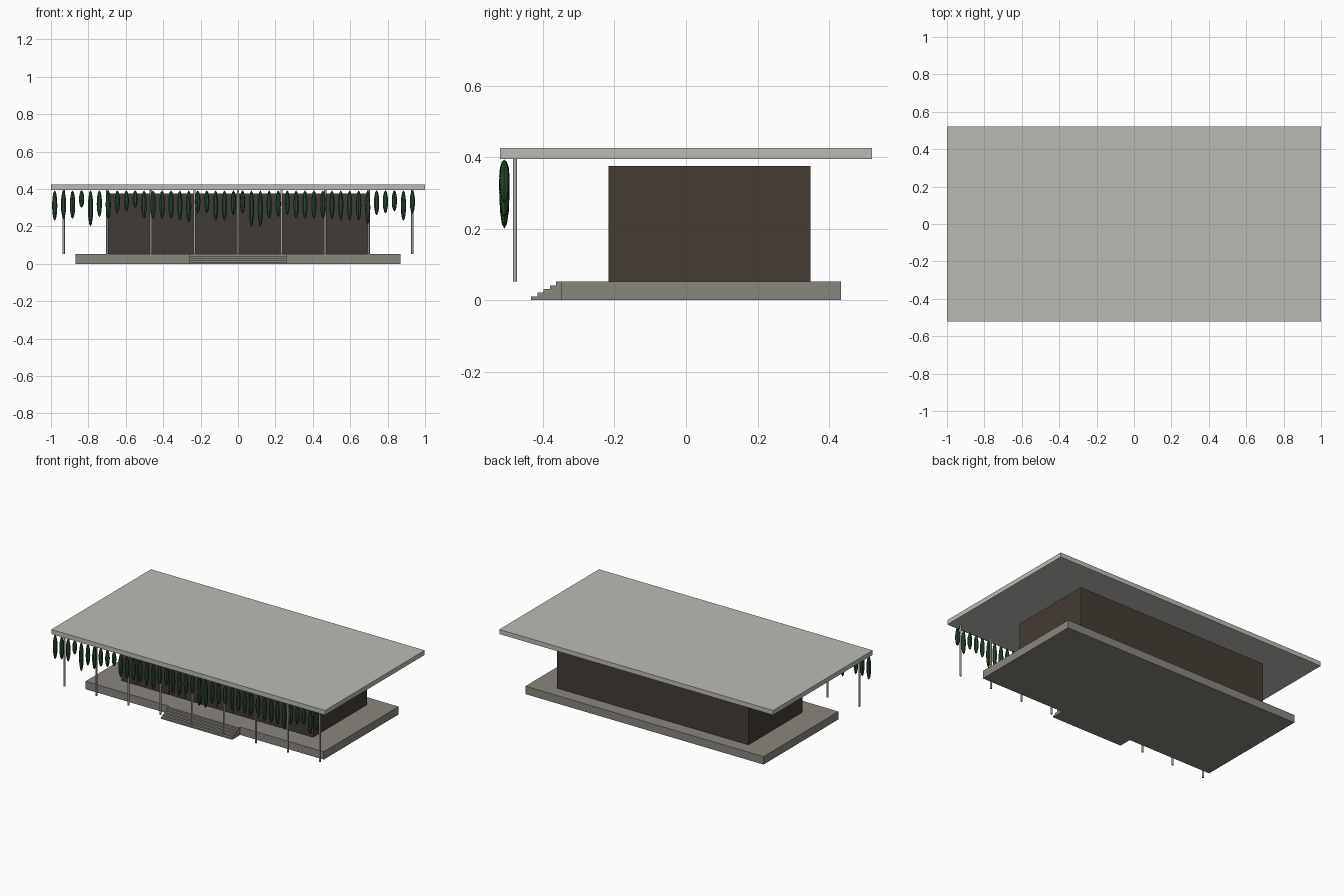
import bpy
import bmesh
from mathutils import Matrix

if "Cube" in bpy.data.objects:
    bpy.data.objects.remove(bpy.data.objects["Cube"], do_unlink=True)


def material(name, color):
    mat = bpy.data.materials.new(name)
    mat.use_nodes = True
    mat.diffuse_color = (*color, 1)
    mat.node_tree.nodes["Principled BSDF"].inputs["Base Color"].default_value = (*color, 1)
    return mat


ROOF = material("pale concrete", (0.5, 0.5, 0.46))
STONE = material("grey stone", (0.25, 0.24, 0.205))
WALL = material("dark brown timber", (0.058, 0.045, 0.034))
GLASS = material("dark window", (0.05, 0.043, 0.037))
METAL = material("light metal", (0.42, 0.41, 0.38))
LEAF = material("deep green leaves", (0.02, 0.065, 0.023))


def finish(name, bm, mat):
    mesh = bpy.data.meshes.new(name)
    bm.to_mesh(mesh)
    bm.free()
    mesh.materials.append(mat)
    obj = bpy.data.objects.new(name, mesh)
    bpy.context.collection.objects.link(obj)
    return obj


def box(name, x, y, z, mat):
    """Box spanning three (low, high) ranges."""
    bm = bmesh.new()
    size = [b - a for a, b in (x, y, z)]
    middle = [(a + b) / 2 for a, b in (x, y, z)]
    bmesh.ops.create_cube(bm, size=1, matrix=Matrix.Translation(middle)
                          @ Matrix.Diagonal((*size, 1)))
    return finish(name, bm, mat)


FLOOR, EAVE = 0.052, 0.395

# Main volumes
box("roof_slab", (-1, 1), (-0.52, 0.52), (EAVE, 0.425), ROOF)
box("plinth", (-0.87, 0.87), (-0.348, 0.433), (0, FLOOR), STONE)
box("house_body", (-0.7, 0.7), (-0.213, 0.348), (FLOOR, 0.375), WALL)

# Entrance steps
STEPS = 5
for i in range(STEPS):
    box(f"step_{i + 1}", (-0.26, 0.26), (-0.433 + i * 0.0175, -0.348),
        (i * FLOOR / STEPS, (i + 1) * FLOOR / STEPS), STONE)

# Front window panels, leaving slim timber strips between them
PANELS = 12
width = 1.4 / PANELS
for i in range(PANELS):
    left = -0.7 + i * width
    box(f"window_panel_{i + 1}", (left + 0.002, left + width - 0.002),
        (-0.217, -0.213), (FLOOR, 0.375), GLASS)

# Slender posts along the front
for i in range(9):
    bm = bmesh.new()
    bmesh.ops.create_cone(bm, cap_ends=True, segments=12, radius1=0.006, radius2=0.006,
                          depth=EAVE - FLOOR, matrix=Matrix.Translation(
                              ((i - 4) * 0.233, -0.478, (EAVE + FLOOR) / 2)))
    post = finish(f"post_{i + 1}", bm, METAL)
    for face in post.data.polygons:
        face.use_smooth = abs(face.normal.z) < 0.5

# Hanging plants under the front eave: bottom heights in hundredths
BOTTOMS = [23, 24, 24, 30, 20, 25, 24, 27, 28, 30, 24, 24, 24, 24, 23, 22, 27, 27, 23, 23, 26,
           27, 20, 20, 24, 25, 26, 24, 24, 24, 24, 24, 23, 23, 23, 21, 26, 27, 28, 23, 27]
for i, low in enumerate(BOTTOMS):
    bottom = low / 100
    top = 0.393
    bm = bmesh.new()
    bmesh.ops.create_uvsphere(bm, u_segments=7, v_segments=6, radius=1)
    bmesh.ops.transform(bm, verts=bm.verts, matrix=Matrix.Translation(
        (-0.98 + i * 0.0478, -0.508, (top + bottom) / 2))
        @ Matrix.Rotation(i * 0.7, 4, "Z")
        @ Matrix.Diagonal((0.0145, 0.0145, (top - bottom) / 2, 1)))
    finish(f"hanging_plant_{i + 1}", bm, LEAF)
